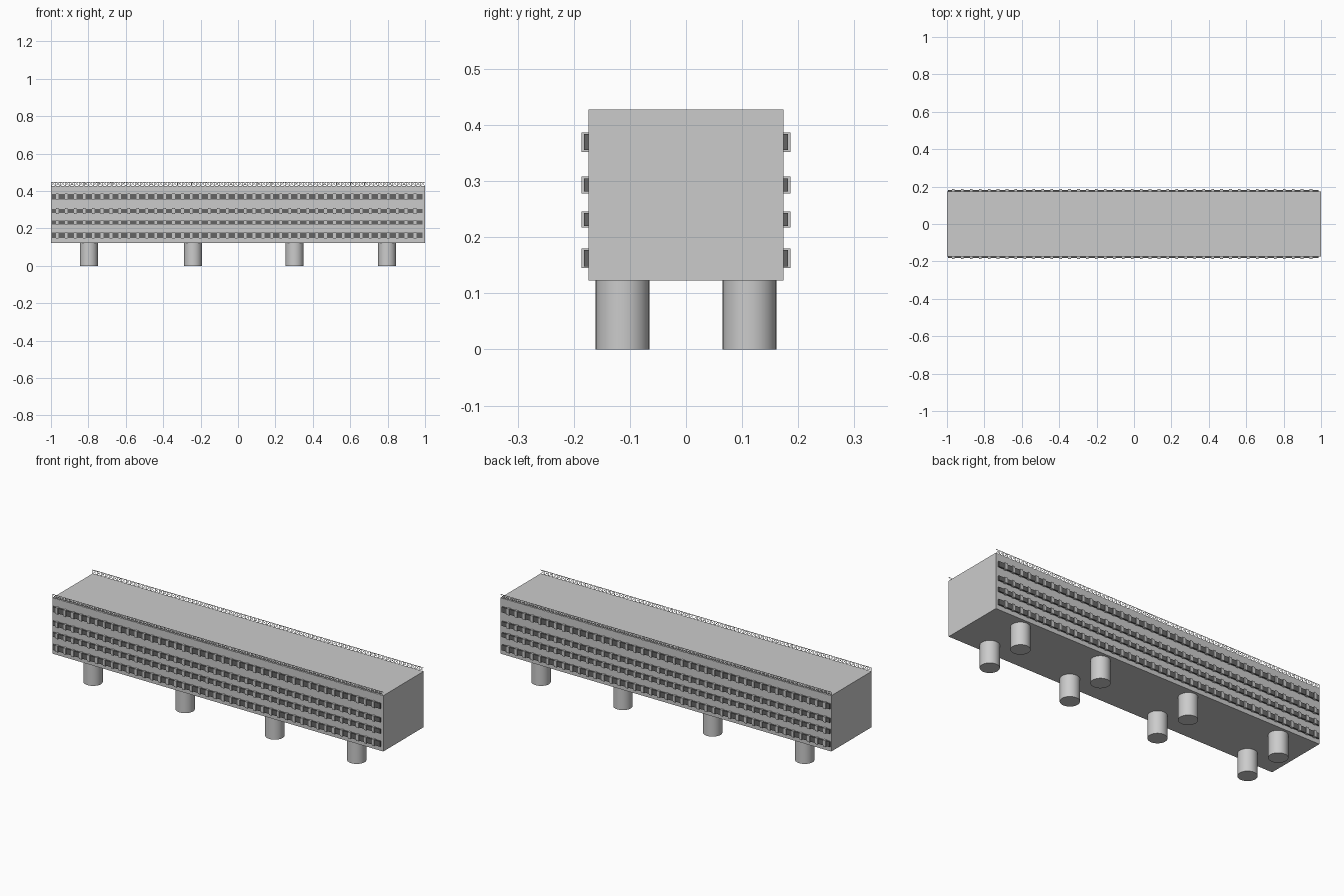
import bpy, bmesh

if "Cube" in bpy.data.objects:
    bpy.data.objects.remove(bpy.data.objects["Cube"])

HALF_Y, Z0, Z1 = 0.174, 0.123, 0.428


def add_box(bm, x0, x1, y0, y1, z0, z1):
    v = [bm.verts.new((x, y, z)) for z in (z0, z1)
         for x, y in ((x0, y0), (x1, y0), (x1, y1), (x0, y1))]
    for f in ((3, 2, 1, 0), (4, 5, 6, 7), (0, 1, 5, 4),
              (1, 2, 6, 5), (2, 3, 7, 6), (3, 0, 4, 7)):
        bm.faces.new([v[i] for i in f])


def add_quad(bm, pts, y):
    bm.faces.new([bm.verts.new((x, y, z)) for x, z in pts])


def finish(name, bm, mat=None, mirror=False):
    me = bpy.data.meshes.new(name)
    bm.to_mesh(me)
    bm.free()
    ob = bpy.data.objects.new(name, me)
    bpy.context.collection.objects.link(ob)
    if mat:
        me.materials.append(mat)
    if mirror:
        m = ob.modifiers.new("mirror", 'MIRROR')
        m.use_axis = (False, True, False)
        m.use_mirror_merge = False
    return ob


dark = bpy.data.materials.new("dark_glass")
dark.diffuse_color = (0.13, 0.13, 0.13, 1)
dark.use_nodes = True
dark.node_tree.nodes["Principled BSDF"].inputs["Base Color"].default_value = dark.diffuse_color

# main block
bm = bmesh.new()
add_box(bm, -1, 1, -HALF_Y, HALF_Y, Z0, Z1)
finish("building_body", bm)

# four floors: dark window bands with projecting light dividers
rows = [(0.145, 0.180), (0.217, 0.246), (0.278, 0.308), (0.352, 0.387)]
COUNT = 41
step = 1.96 / COUNT
for n, (a, b) in enumerate(rows, 1):
    bm = bmesh.new()
    add_box(bm, -0.995, 0.987, -HALF_Y - 0.008, -HALF_Y + 0.002, a + 0.003, b - 0.003)
    finish(f"window_band_{n}", bm, dark, True)
    bm = bmesh.new()
    for i in range(COUNT):
        x = -0.99 + (i + 0.5) * step
        add_box(bm, x - 0.007, x + 0.007, -HALF_Y - 0.0125, -HALF_Y + 0.002, a, b)
    finish(f"window_dividers_{n}", bm, None, True)

# flat roof railings along both long edges
bm = bmesh.new()
zt, y, t = 0.449, -HALF_Y, 0.0015
add_quad(bm, [(-1, zt - 2 * t), (1, zt - 2 * t), (1, zt), (-1, zt)], y)
N = 80
for i in range(N):
    x0, x1 = -1 + 2 * i / N, -1 + 2 * (i + 1) / N
    add_quad(bm, [(x0, Z1), (x0 + 2 * t, Z1), (x0 + 2 * t, zt), (x0, zt)], y)
    add_quad(bm, [(x0, Z1), (x0 + 2 * t, Z1), (x1, zt), (x1 - 2 * t, zt)], y)
    add_quad(bm, [(x1 - 2 * t, Z1), (x1, Z1), (x0 + 2 * t, zt), (x0, zt)], y)
finish("roof_railing", bm, None, True)

# round support columns in pairs
for i, x in enumerate((-0.797, -0.24, 0.302, 0.797), 1):
    for side, cy in (("front", -0.113), ("back", 0.113)):
        bpy.ops.mesh.primitive_cylinder_add(vertices=32, radius=0.048, depth=Z0,
                                            location=(x, cy, Z0 / 2))
        bpy.context.object.name = f"column_{side}_{i}"
        bpy.ops.object.shade_smooth_by_angle()
